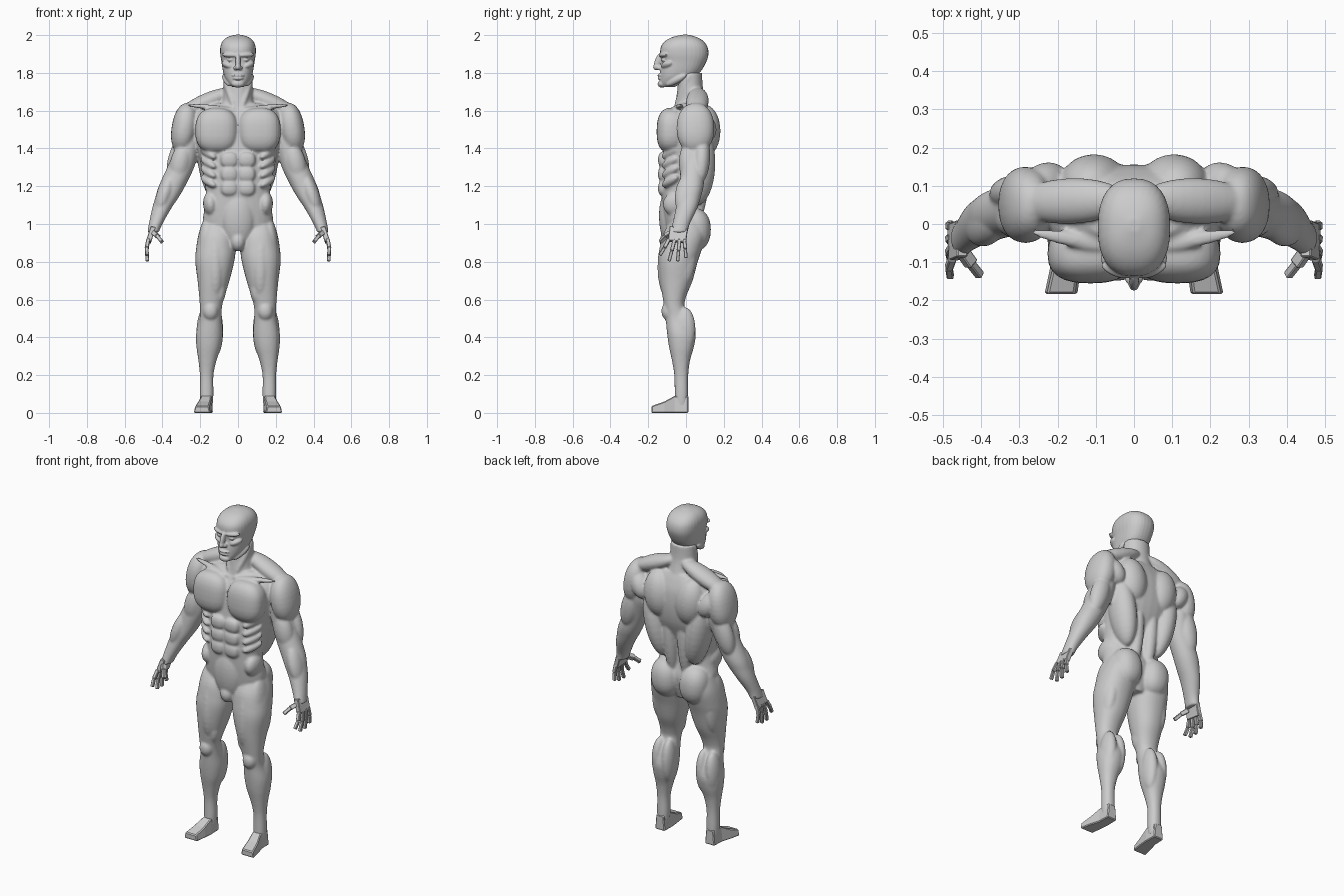
import bpy, bmesh, math
from mathutils import Vector, Matrix


def spow(v, p):
    return math.copysign(abs(v) ** p, v)


def spline(rows, sub=4):
    out = []
    for i in range(len(rows) - 1):
        a, b, c, d = rows[max(i - 1, 0)], rows[i], rows[i + 1], rows[min(i + 2, len(rows) - 1)]
        for k in range(sub):
            t = k / sub
            out.append([0.5 * (2 * q + (r - p) * t + (2 * p - 5 * q + 4 * r - s) * t * t
                        + (3 * q - p - 3 * r + s) * t ** 3) for p, q, r, s in zip(a, b, c, d)])
    return out + [list(rows[-1])]


def skin(bm, rings):
    loops = [[bm.verts.new(c) for c in r] for r in rings]
    n = len(loops[0])
    for a, b in zip(loops, loops[1:]):
        for i in range(n):
            bm.faces.new((a[i], a[(i + 1) % n], b[(i + 1) % n], b[i]))
    bm.faces.new(loops[0][::-1])
    bm.faces.new(loops[-1])


def loft(bm, rows, s=1, e=2.3, n=32):
    """Stack of rounded sections: (z, x0, x1, y_front, y_back)."""
    rings = []
    for z, x0, x1, y0, y1 in spline(rows):
        ring = []
        for i in range(n):
            t = 2 * math.pi * i / n
            ring.append((s * ((x0 + x1) / 2 + (x1 - x0) / 2 * spow(math.cos(t), 2 / e)),
                         (y0 + y1) / 2 + (y1 - y0) / 2 * spow(math.sin(t), 2 / e), z))
        rings.append(ring)
    skin(bm, rings)


def frame(p, q, w, d):
    p, q = Vector(p), Vector(q)
    z = (q - p).normalized()
    x = Vector((0, 1, 0)).cross(z).normalized()
    y = z.cross(x)
    m = Matrix((x * w, y * d, (q - p) / 2)).transposed().to_4x4()
    m.translation = (p + q) / 2
    return m


def muscle(bm, p, q, w, d, box=1.0, both=True):
    """Ellipsoid from p to q with half width w and half depth d."""
    for s in ((1, -1) if both else (1,)):
        vs = bmesh.ops.create_uvsphere(bm, u_segments=24, v_segments=16, radius=1)['verts']
        m = frame(p, q, w, d)
        for v in vs:
            v.co = m @ Vector([spow(c, box) for c in v.co])
            v.co.x *= s


def finish(bm, name, voxel=None, smooth=0, bevel=0):
    bmesh.ops.recalc_face_normals(bm, faces=bm.faces)
    me = bpy.data.meshes.new(name)
    bm.to_mesh(me)
    bm.free()
    ob = bpy.data.objects.new(name, me)
    bpy.context.collection.objects.link(ob)
    bpy.context.view_layer.objects.active = ob
    if voxel:
        r = ob.modifiers.new("fuse", 'REMESH')
        r.mode, r.voxel_size = 'VOXEL', voxel
        k = ob.modifiers.new("soften", 'SMOOTH')
        k.factor, k.iterations = 0.5, smooth
        for m in ("fuse", "soften"):
            bpy.ops.object.modifier_apply(modifier=m)
        ob.data.shade_smooth()
    if bevel:
        b = ob.modifiers.new("edge", 'BEVEL')
        b.width, b.segments = bevel, 1
    return ob


# torso and neck cores
bm = bmesh.new()
torso = [(.86, .05, -.08, .05), (.92, .14, -.105, .07), (1.0, .185, -.115, .085), (1.08, .178, -.125, .068),
         (1.16, .17, -.13, .072), (1.25, .182, -.13, .10), (1.35, .205, -.125, .14), (1.45, .225, -.115, .155),
         (1.54, .235, -.10, .15), (1.60, .21, -.07, .13), (1.64, .13, -.04, .11)]
loft(bm, [(z, -x, x, a, b) for z, x, a, b in torso])
neck = [(1.57, .12, -.07, .135), (1.65, .083, -.055, .108), (1.72, .078, -.045, .09), (1.80, .075, -.04, .085)]
loft(bm, [(z, -x, x, a, b) for z, x, a, b in neck], e=2)

# leg and arm cores
leg = [(1.03, .05, .18, -.07, .08), (.95, .015, .208, -.12, .105), (.87, .012, .222, -.138, .085),
       (.80, .02, .226, -.145, .062), (.70, .045, .214, -.138, .035), (.62, .07, .206, -.125, .002),
       (.56, .085, .202, -.115, -.008), (.50, .085, .204, -.108, .022), (.42, .08, .222, -.1, .05),
       (.35, .09, .22, -.09, .042), (.28, .113, .21, -.075, .022), (.20, .13, .202, -.062, .012),
       (.10, .13, .202, -.06, .012), (.03, .135, .198, -.06, .01)]
arm = [(1.56, .21, .31, -.01, .11), (1.46, .205, .33, -.02, .122), (1.40, .205, .335, -.022, .12),
       (1.30, .232, .375, -.028, .102), (1.20, .28, .42, -.037, .093), (1.14, .315, .438, -.045, .078),
       (1.08, .355, .455, -.055, .058), (1.0, .4, .472, -.072, .02), (.955, .42, .48, -.085, .01)]
for s in (1, -1):
    loft(bm, leg, s, 2.2)
    loft(bm, arm, s, 2.1)

# chest, shoulders and collarbones
muscle(bm, (.115, -.08, 1.375), (.112, -.075, 1.615), .113, .078, .78)
muscle(bm, (.305, .05, 1.375), (.262, .05, 1.64), .068, .1, .9)
muscle(bm, (.02, .065, 1.71), (.31, .055, 1.585), .045, .06)
muscle(bm, (.01, -.07, 1.605), (.27, -.02, 1.63), .013, .02)
muscle(bm, (.075, .02, 1.79), (.015, -.06, 1.60), .018, .02)

# shoulder blades, side back and spine columns
muscle(bm, (.09, .105, 1.36), (.12, .1, 1.63), .09, .08)
muscle(bm, (.19, .12, 1.44), (.27, .08, 1.58), .055, .06)
muscle(bm, (.10, .06, 1.1), (.18, .075, 1.52), .07, .088)
muscle(bm, (.045, .055, 1.0), (.05, .1, 1.4), .04, .042)

# abdomen
for z, w in ((1.34, .047), (1.265, .046), (1.19, .045)):
    muscle(bm, (.046, -.118, z - .042), (.046, -.118, z + .042), w, .03, .8)
muscle(bm, (0, -.085, .88), (0, -.10, 1.17), .088, .05, both=False)
muscle(bm, (.14, -.055, 1.04), (.15, -.05, 1.17), .04, .07)
for i in range(4):
    muscle(bm, (.12, -.125, 1.2 + .05 * i), (.195, -.045, 1.25 + .05 * i), .022, .025)
muscle(bm, (0, -.09, .855), (0, -.095, .96), .042, .048, both=False)

# hips, thighs, knees and calves
muscle(bm, (.09, .04, .855), (.1, .04, 1.085), .088, .092, .9)
muscle(bm, (.18, -.03, .66), (.165, -.03, 1.03), .047, .085)
muscle(bm, (.12, -.09, .6), (.12, -.075, .98), .055, .068)
muscle(bm, (.1, -.08, .575), (.085, -.06, .75), .032, .05)
muscle(bm, (.145, -.095, .49), (.145, -.1, .585), .04, .033)
muscle(bm, (.118, -.01, .3), (.115, -.005, .56), .038, .058)
muscle(bm, (.185, -.015, .31), (.175, -.005, .56), .04, .06)

# upper arm and forearm
muscle(bm, (.28, .01, 1.43), (.33, .015, 1.21), .055, .05)
muscle(bm, (.28, .09, 1.47), (.35, .075, 1.22), .055, .045)
muscle(bm, (.35, .02, 1.27), (.425, -.015, 1.05), .042, .06)
finish(bm, "body", .007, 5)

# head with face
bm = bmesh.new()
skull = [(1.725, .03, -.13, -.06), (1.745, .05, -.138, -.02), (1.775, .07, -.138, .04), (1.81, .08, -.137, .08),
         (1.86, .088, -.13, .108), (1.90, .094, -.137, .119), (1.94, .093, -.132, .113), (1.97, .08, -.108, .09),
         (1.99, .055, -.07, .055), (2.002, .015, -.02, .012)]
loft(bm, [(z, -x, x, a, b) for z, x, a, b in skull], e=2.4)
muscle(bm, (.004, -.135, 1.893), (.085, -.105, 1.897), .013, .018)
muscle(bm, (.03, -.125, 1.83), (.082, -.075, 1.855), .018, .025)
muscle(bm, (.022, -.117, 1.869), (.058, -.115, 1.869), .009, .016)
muscle(bm, (0, -.132, 1.905), (0, -.163, 1.818), .013, .018, both=False)
muscle(bm, (0, -.148, 1.815), (0, -.158, 1.85), .015, .022, both=False)
muscle(bm, (.012, -.14, 1.815), (.014, -.145, 1.838), .011, .014)
muscle(bm, (-.034, -.134, 1.787), (.034, -.134, 1.787), .008, .018, both=False)
muscle(bm, (-.03, -.134, 1.771), (.03, -.134, 1.771), .009, .017, both=False)
muscle(bm, (0, -.125, 1.722), (0, -.128, 1.762), .034, .024, both=False)
muscle(bm, (.04, -.105, 1.735), (.076, .0, 1.79), .02, .02)
finish(bm, "head", .004, 4)


def bar(bm, p, q, w, d):
    bmesh.ops.create_cube(bm, size=2, matrix=frame(p, q, w, d))


# hands and feet
fingers = [(-.09, -.138, .835), (-.06, -.09, .803), (-.034, -.045, .803), (-.008, .0, .82)]
for s, side in ((1, "left"), (-1, "right")):
    bm = bmesh.new()
    bar(bm, (.45, -.038, .98), (.474, -.048, .905), .014, .048)
    for y0, y1, z1 in fingers:
        mid = (.484, y0 * .5 + y1 * .5, .915 * .5 + z1 * .5)
        bar(bm, (.475, y0, .92), mid, .01, .01)
        bar(bm, mid, (.48, y1, z1), .009, .009)
    bar(bm, (.45, -.07, .955), (.425, -.105, .935), .013, .016)
    bar(bm, (.43, -.1, .94), (.402, -.135, .905), .01, .011)
    for v in bm.verts:
        v.co.x *= s
    finish(bm, side + "_hand", bevel=.003)

    bm = bmesh.new()
    sections = [(.013, .135, .2, .09), (-.06, .133, .203, .09), (-.115, .138, .22, .06), (-.183, .147, .235, .036)]
    skin(bm, [[(s * x0, y, 0), (s * x1, y, 0), (s * (x1 - .008), y, h), (s * (x0 + .008), y, h)]
              for y, x0, x1, h in sections])
    finish(bm, side + "_foot", bevel=.005)
